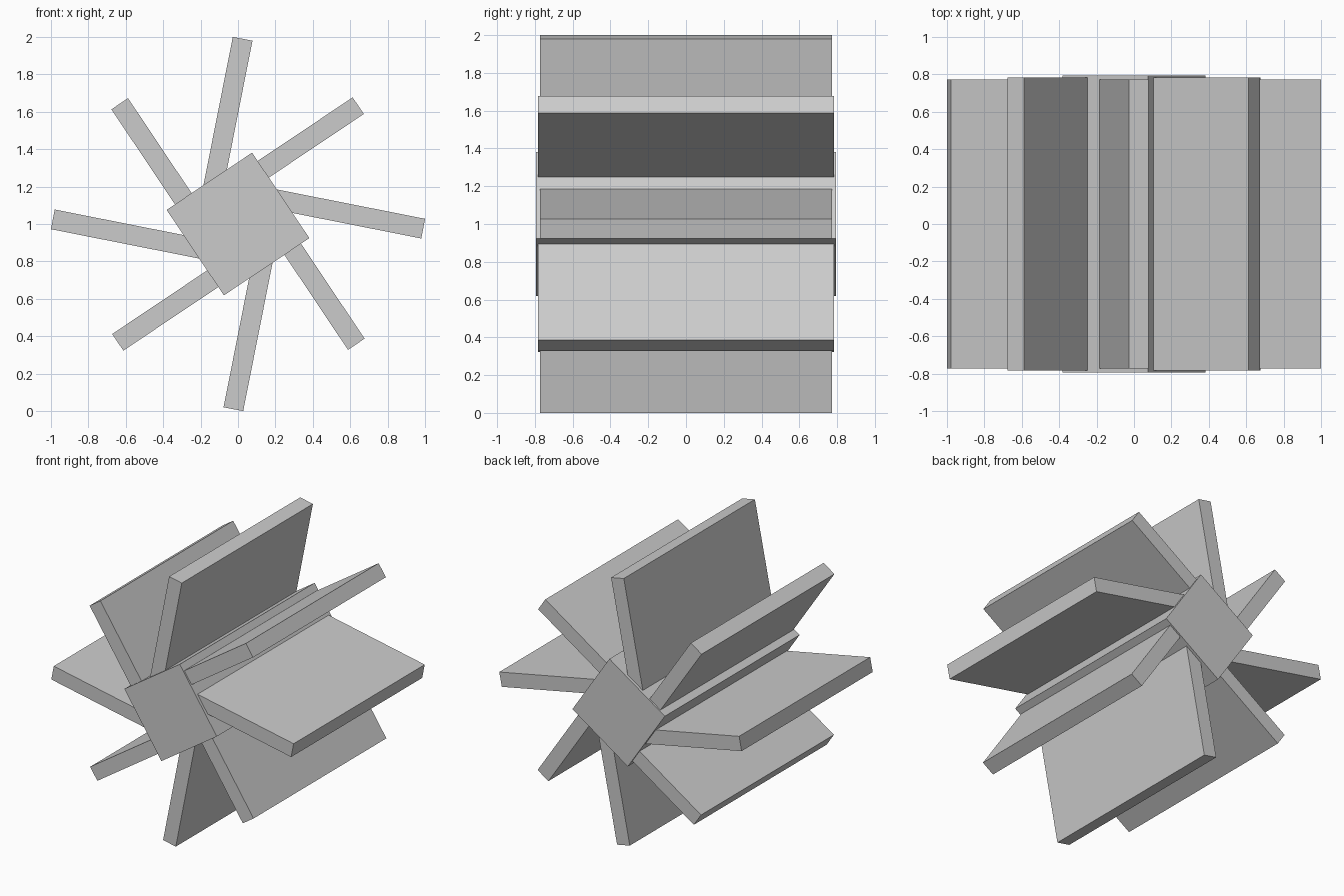
import bpy
from math import radians, cos, sin

if "Cube" in bpy.data.objects:
    bpy.data.objects.remove(bpy.data.objects["Cube"])

CENTRE_Z = 1.0
TILT = 33.8          # hub face direction in the xz plane, degrees


def box(name, x, z, size, angle):
    """Box turned in the xz plane, anticlockwise as seen from the front."""
    bpy.ops.mesh.primitive_cube_add(size=1, location=(x, 0, z))
    ob = bpy.context.object
    ob.name = name
    ob.scale = size
    ob.rotation_euler = (0, -radians(angle), 0)
    return ob


# Square hub
box("hub", 0, CENTRE_Z, (0.55, 1.59, 0.55), TILT)

# Eight offset paddles: four square to the hub faces, four between them
OFFSET, THICK = 0.168, 0.107
for i in range(8):
    diagonal = i % 2 == 0
    inner, outer, width = (0.2, 0.886, 1.566) if diagonal else (0.15, 0.976, 1.546)
    deg = TILT + 45 * i
    a = radians(deg)
    mid = (inner + outer) / 2
    x = mid * cos(a) - OFFSET * sin(a)
    z = mid * sin(a) + OFFSET * cos(a)
    box(f"paddle_{i + 1}", x, CENTRE_Z + z, (outer - inner, width, THICK), deg)
